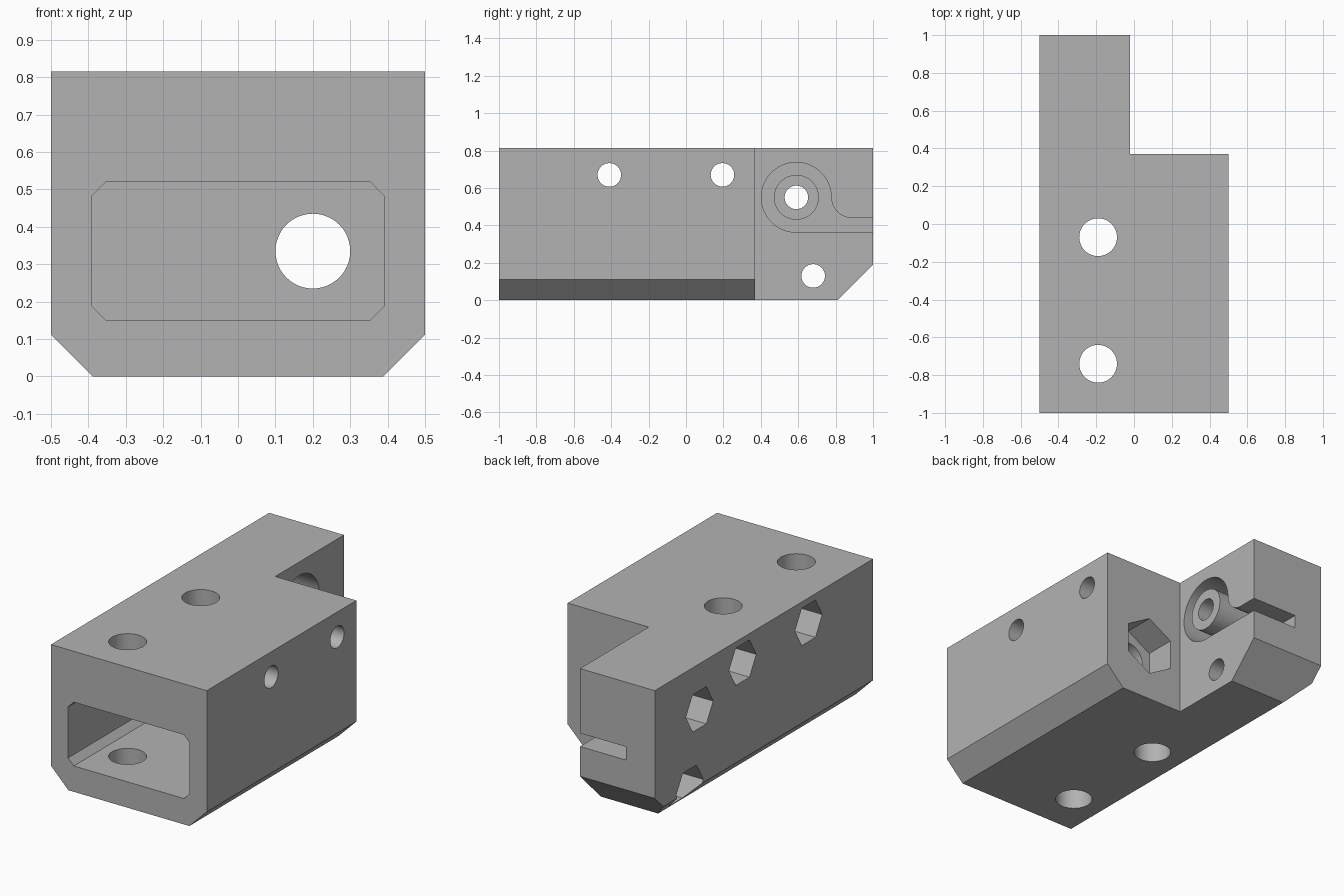
import bpy
import bmesh
from math import cos, sin, pi, radians

old = bpy.data.objects.get("Cube")
if old:
    bpy.data.objects.remove(old, do_unlink=True)

grey = bpy.data.materials.new("plain_grey")
grey.use_nodes = True
colour = (0.45, 0.45, 0.45, 1)
grey.diffuse_color = colour
grey.node_tree.nodes["Principled BSDF"].inputs["Base Color"].default_value = colour


def arc(a, b, r, start, end, steps):
    """Points on an arc, angles in degrees."""
    return [(a + r * cos(radians(start + (end - start) * i / steps)),
             b + r * sin(radians(start + (end - start) * i / steps)))
            for i in range(steps + 1)]


def ring(a, b, r, sides=48, turn=0):
    return arc(a, b, r, turn, turn + 360, sides)[:-1]


def prism(name, outline, axis, lo, hi):
    """Extrude a flat outline along an axis between two positions."""
    place = {"x": lambda a, b, d: (d, a, b),
             "y": lambda a, b, d: (a, d, b),
             "z": lambda a, b, d: (a, b, d)}[axis]
    bm = bmesh.new()
    ends = [[bm.verts.new(place(a, b, d)) for a, b in outline] for d in (lo, hi)]
    for end in ends:
        bm.faces.new(end)
    n = len(outline)
    for i in range(n):
        j = (i + 1) % n
        bm.faces.new((ends[0][i], ends[0][j], ends[1][j], ends[1][i]))
    bmesh.ops.recalc_face_normals(bm, faces=bm.faces[:])
    mesh = bpy.data.meshes.new(name)
    bm.to_mesh(mesh)
    bm.free()
    mesh.materials.append(grey)
    obj = bpy.data.objects.new(name, mesh)
    bpy.context.collection.objects.link(obj)
    return obj


def combine(target, tool, operation="DIFFERENCE"):
    """Apply a boolean and remove the helper."""
    tool.hide_render = True
    mod = target.modifiers.new("cut", "BOOLEAN")
    mod.operation = operation
    mod.solver = "EXACT"
    mod.object = tool
    bpy.ops.object.select_all(action="DESELECT")
    bpy.context.view_layer.objects.active = target
    target.select_set(True)
    bpy.ops.object.modifier_apply(modifier=mod.name)
    bpy.data.objects.remove(tool, do_unlink=True)


# Main block with chamfered lower edges
half, top, cham = 0.5, 0.815, 0.112
block = prism("mounting_block",
              [(-half, top), (-half, cham), (-half + cham, 0),
               (half - cham, 0), (half, cham), (half, top)], "y", -1, 1)

# Rear corner notch and lower rear chamfer
combine(block, prism("notch", [(-0.02, 0.37), (1, 0.37), (1, 2), (-0.02, 2)],
                     "z", -1, 2))
combine(block, prism("rear_chamfer", [(0.71, -0.1), (1.1, -0.1), (1.1, 0.29)],
                     "x", -1, 1))

# Front pocket with clipped corners
w, lo, hi, c = 0.39, 0.15, 0.52, 0.037
combine(block, prism("front_pocket",
                     [(-w, lo + c), (-w + c, lo), (w - c, lo), (w, lo + c),
                      (w, hi - c), (w - c, hi), (-w + c, hi), (-w, hi - c)],
                     "y", -1.1, 0.07))

# Lengthwise bolt hole with nut seat in the notch wall
combine(block, prism("long_hole", ring(0.2, 0.335, 0.1), "y", 0, 0.3))
combine(block, prism("long_nut_seat", ring(0.2, 0.335, 0.173, 6, 30),
                     "y", 0.19, 0.5))

# Vertical bolt holes
for y in (-0.07, -0.74):
    combine(block, prism("vertical_hole", ring(-0.19, y, 0.1), "z", -0.2, 1))

# Round groove with a curved channel to the rear, around a central boss
cy, cz = 0.59, 0.55
groove = (arc(cy, cz, 0.187, 270, 0, 40)
          + arc(cy + 0.297, cz, 0.11, 180, 270, 12)
          + [(1.1, 0.44), (1.1, cz - 0.187)])
combine(block, prism("groove", groove, "x", -0.315, 0.1))
combine(block, prism("boss", ring(cy, cz, 0.12), "x", -0.35, -0.02), "UNION")

# Cross holes with hexagonal nut seats on the right side
for y, z in ((-0.41, 0.67), (0.195, 0.67), (cy, cz), (0.68, 0.13)):
    combine(block, prism("cross_hole", ring(y, z, 0.063, 32), "x", -0.45, 1))
    combine(block, prism("nut_seat", ring(y, z, 0.125, 6), "x", -0.7, -0.34))

bpy.ops.object.select_all(action="DESELECT")
block.select_set(True)
bpy.context.view_layer.objects.active = block
bpy.ops.object.shade_smooth_by_angle(angle=radians(25))
